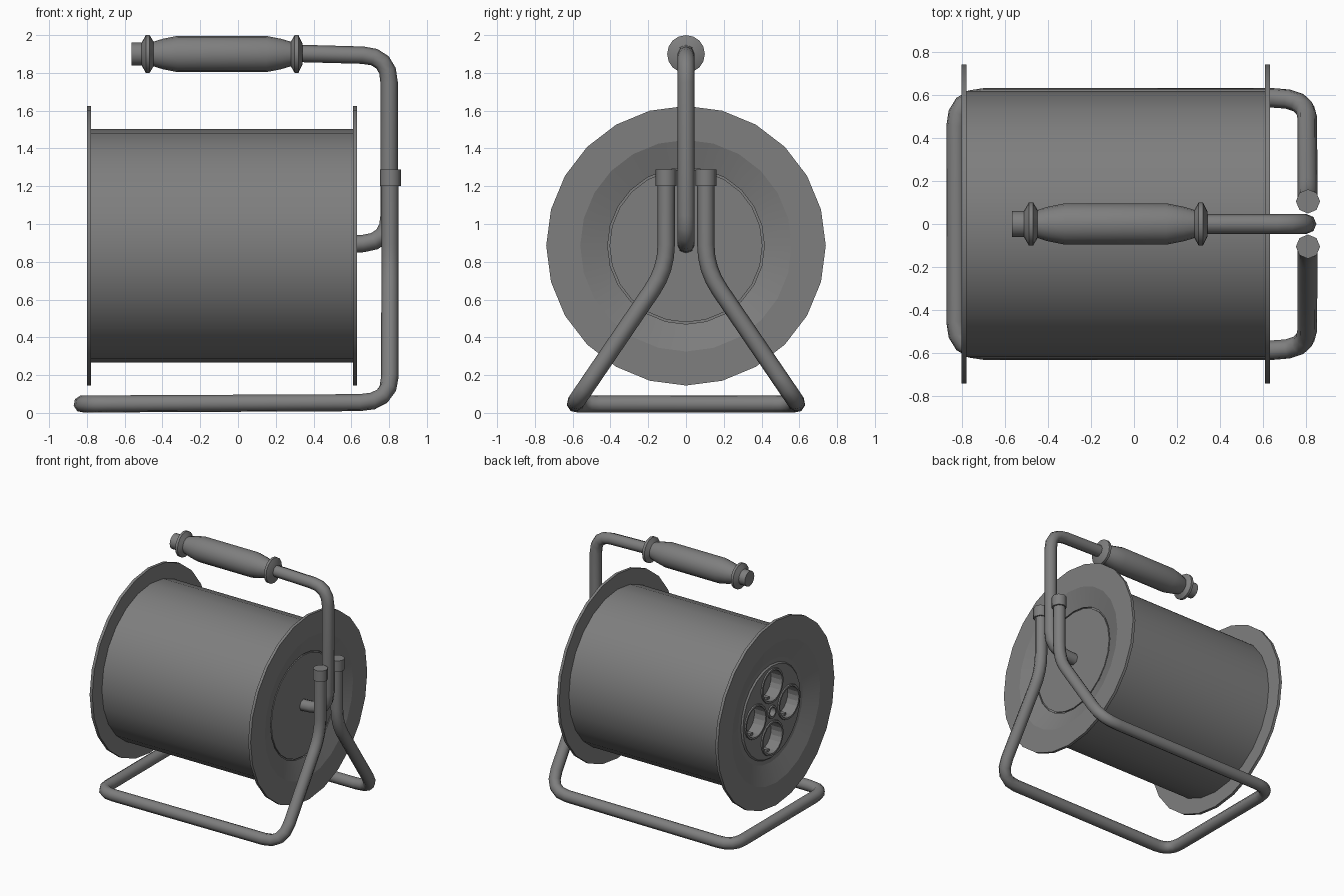
import bpy, bmesh, math
from mathutils import Vector

cube = bpy.data.objects.get("Cube")
if cube:
    bpy.data.objects.remove(cube, do_unlink=True)

grey = bpy.data.materials.new("mid_grey")
grey.use_nodes = True
COLOUR = (0.21, 0.21, 0.21, 1)
grey.diffuse_color = COLOUR
for node in grey.node_tree.nodes:
    if node.type == 'BSDF_PRINCIPLED':
        node.inputs["Base Color"].default_value = COLOUR

AXLE = 0.885    # height of the reel axis
TUBE = 0.046    # frame tube radius


def select(obj):
    bpy.ops.object.select_all(action='DESELECT')
    obj.select_set(True)
    bpy.context.view_layer.objects.active = obj


def smooth(obj, angle):
    select(obj)
    bpy.ops.object.shade_smooth_by_angle(angle=math.radians(angle))


def from_bmesh(name, bm, location):
    mesh = bpy.data.meshes.new(name)
    bm.to_mesh(mesh)
    bm.free()
    mesh.materials.append(grey)
    obj = bpy.data.objects.new(name, mesh)
    obj.location = location
    bpy.context.collection.objects.link(obj)
    return obj


def lathe(name, profile, sides, location, closed=False, axis='X'):
    """Revolve (along, radius) points about the X or Z axis."""
    bm = bmesh.new()
    if axis == 'X':
        verts = [bm.verts.new((a, 0, r)) for a, r in profile]
        direction = (1, 0, 0)
    else:
        verts = [bm.verts.new((r, 0, a)) for a, r in profile]
        direction = (0, 0, 1)
    edges = [bm.edges.new(p) for p in zip(verts, verts[1:])]
    if closed:
        edges.append(bm.edges.new((verts[-1], verts[0])))
    bmesh.ops.spin(bm, geom=verts + edges, cent=(0, 0, 0), axis=direction,
                   angle=math.tau, steps=sides)
    bmesh.ops.remove_doubles(bm, verts=bm.verts, dist=1e-4)
    bmesh.ops.recalc_face_normals(bm, faces=bm.faces)
    return from_bmesh(name, bm, location)


def rounded(path, steps=4):
    """Replace each corner of (point, trim) by a short curve."""
    pts = [Vector(p) for p, _ in path]
    out = [pts[0]]
    for i in range(1, len(pts) - 1):
        p, trim = pts[i], path[i][1]
        a = p + (pts[i - 1] - p).normalized() * trim
        b = p + (pts[i + 1] - p).normalized() * trim
        for k in range(steps + 1):
            t = k / steps
            out.append(a.lerp(p, t).lerp(p.lerp(b, t), t))
    return out + [pts[-1]]


def tube(name, path):
    curve = bpy.data.curves.new(name, 'CURVE')
    curve.dimensions = '3D'
    curve.bevel_depth = TUBE
    curve.bevel_resolution = 2
    curve.use_fill_caps = True
    points = rounded(path)
    spline = curve.splines.new('POLY')
    spline.points.add(len(points) - 1)
    for sp, p in zip(spline.points, points):
        sp.co = (*p, 1)
    curve.materials.append(grey)
    obj = bpy.data.objects.new(name, curve)
    bpy.context.collection.objects.link(obj)
    select(obj)
    bpy.ops.object.convert(target='MESH')
    smooth(bpy.context.object, 50)


# Reel: drum, flanges, dished ends; raised panel on the socket end
reel = lathe("reel", [
    (0.58, 0), (0.58, 0.405), (0.57, 0.405), (0.57, 0.415), (0.58, 0.415),
    (0.63, 0.56), (0.63, 0.74), (0.608, 0.74), (0.608, 0.617),
    (-0.777, 0.617), (-0.777, 0.74), (-0.8, 0.74), (-0.8, 0.56),
    (-0.75, 0.41), (-0.75, 0.375), (-0.762, 0.365), (-0.762, 0)],
    24, (0, 0, AXLE))

# Socket wells and the central bore
PANEL = -0.762
sockets = [(0.21 * math.cos(k * math.pi / 2), AXLE + 0.21 * math.sin(k * math.pi / 2))
           for k in range(4)]
wells = [(y, z, 0.12, 0.09) for y, z in sockets] + [(0, AXLE, 0.035, 0.04)]
for y, z, radius, depth in wells:
    cutter = lathe("well_cutter", [(-0.05, 0), (-0.05, radius), (depth, radius), (depth, 0)],
                   20, (PANEL, y, z))
    cutter.hide_render = True
    select(reel)
    cut = reel.modifiers.new("well", 'BOOLEAN')
    cut.operation = 'DIFFERENCE'
    cut.solver = 'EXACT'
    cut.object = cutter
    bpy.ops.object.modifier_apply(modifier=cut.name)
    bpy.data.objects.remove(cutter, do_unlink=True)
    # Raised rim round each well
    rim = lathe("well_rim", [(0.005, radius), (-0.01, radius), (-0.01, radius + 0.015),
                             (0.005, radius + 0.018)], 20, (PANEL, y, z), closed=True)
    smooth(rim, 30)
smooth(reel, 17)

# Earth clips inside the sockets
for y, z in sockets:
    for side in (-1, 1):
        bm = bmesh.new()
        bmesh.ops.create_cube(bm, size=1)
        bmesh.ops.scale(bm, vec=(0.06, 0.03, 0.02), verts=bm.verts)
        from_bmesh("earth_clip", bm, (PANEL + 0.06, y, z + side * 0.11))

# Stand: one bent tube, mirrored front to back
half = [((0.805, 0.105, 1.28), 0), ((0.805, 0.105, 0.76), 0.13),
        ((0.803, 0.585, 0.055), 0.16), ((-0.825, 0.585, 0.047), 0.13)]
tube("stand_frame", half + [((x, -y, z), t) for (x, y, z), t in reversed(half)])

# Collars on the two upright ends
for side in (-1, 1):
    collar = lathe("stand_collar", [(1.2, 0), (1.2, 0.056), (1.288, 0.056), (1.288, 0)],
                   8, (0.807, side * 0.105, 0), axis='Z')
    smooth(collar, 50)

# Carrying arm from the axle up and over the drum
tube("carrying_arm", [((0.56, 0, 0.89), 0), ((0.8, 0, 0.905), 0.14),
                      ((0.8, 0, 1.89), 0.14), ((0.25, 0, 1.905), 0)])

# Turned hand grip with a bead at each end
grip = lathe("hand_grip", [
    (-0.565, 0), (-0.565, 0.06), (-0.51, 0.06), (-0.505, 0.07), (-0.488, 0.1),
    (-0.468, 0.1), (-0.447, 0.065), (-0.4, 0.08), (-0.32, 0.096), (0.15, 0.096),
    (0.23, 0.08), (0.28, 0.065), (0.3, 0.1), (0.32, 0.1), (0.342, 0.055), (0.342, 0)],
    16, (0, 0, 1.9))
smooth(grip, 30)
